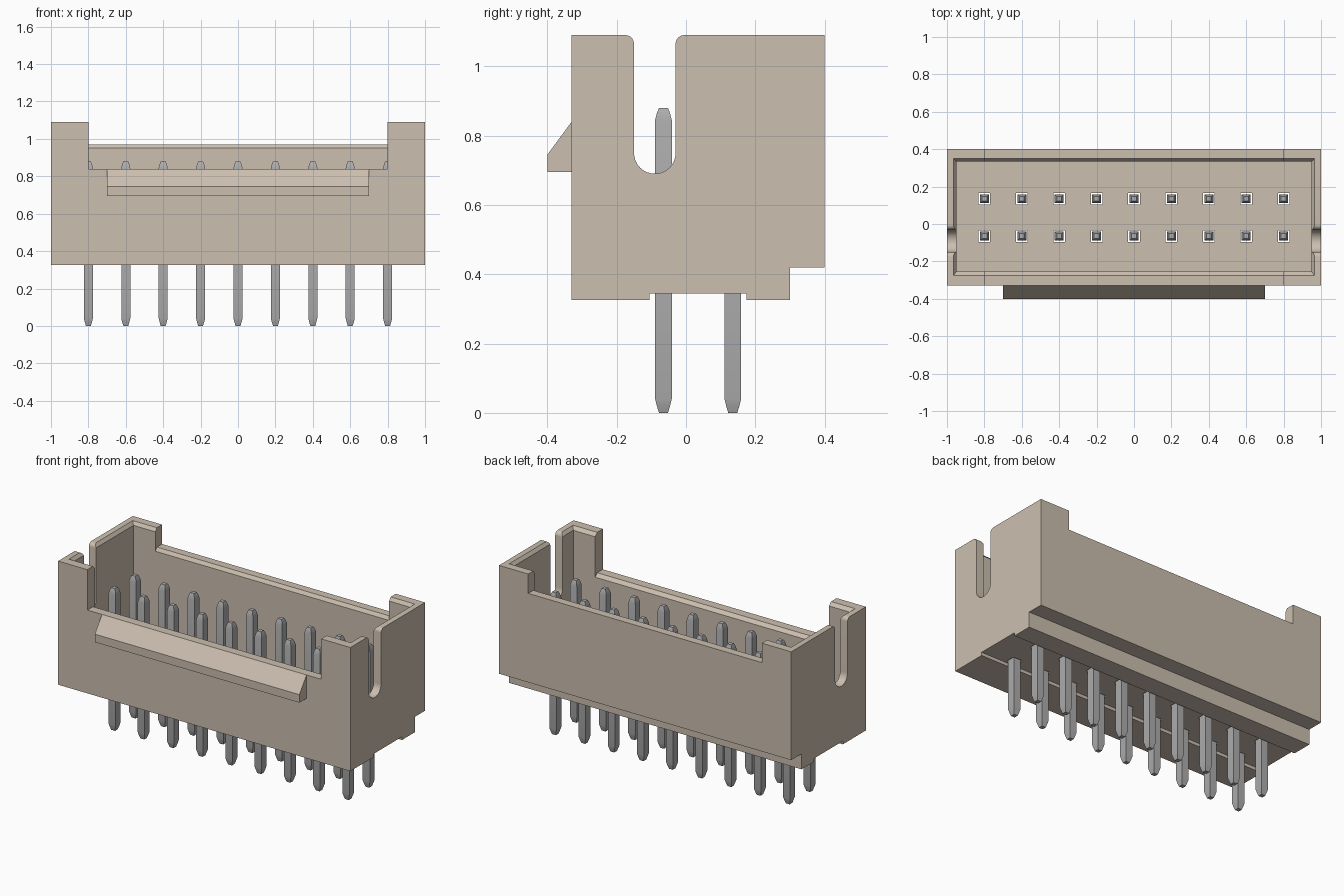
import bpy, bmesh, math

old = bpy.data.objects.get("Cube")
if old:
    bpy.data.objects.remove(old, do_unlink=True)


def material(name, rgb):
    m = bpy.data.materials.new(name)
    m.use_nodes = True
    m.diffuse_color = (*rgb, 1)
    m.node_tree.nodes["Principled BSDF"].inputs["Base Color"].default_value = (*rgb, 1)
    return m


beige = material("beige plastic", (0.60, 0.52, 0.43))
steel = material("grey metal", (0.42, 0.42, 0.42))


def loft(bm, rings):
    """Skin a stack of equal-sized rings and cap both ends."""
    rows = [[bm.verts.new(p) for p in ring] for ring in rings]
    n = len(rows[0])
    for a, b in zip(rows, rows[1:]):
        for i in range(n):
            bm.faces.new((a[i], a[(i + 1) % n], b[(i + 1) % n], b[i]))
    bm.faces.new(rows[0][::-1])
    bm.faces.new(rows[-1])


def finish(bm, name, mat):
    bmesh.ops.recalc_face_normals(bm, faces=bm.faces)
    me = bpy.data.meshes.new(name)
    bm.to_mesh(me)
    bm.free()
    me.materials.append(mat)
    ob = bpy.data.objects.new(name, me)
    bpy.context.collection.objects.link(ob)
    return ob


def solid(name, rings, mat=beige):
    bm = bmesh.new()
    loft(bm, rings)
    return finish(bm, name, mat)


def prism(name, profile, half, mat=beige):
    """Extrude a (y, z) profile along x."""
    return solid(name, [[(x, y, z) for y, z in profile] for x in (-half, half)], mat)


def rect(x0, x1, y0, y1, z):
    return [(x0, y0, z), (x1, y0, z), (x1, y1, z), (x0, y1, z)]


def square(x, y, h, z):
    return rect(x - h, x + h, y - h, y + h, z)


def arc(cy, cz, r, a0, a1, n):
    angles = [math.radians(a0 + (a1 - a0) * i / n) for i in range(n + 1)]
    return [(cy + r * math.cos(a), cz + r * math.sin(a)) for a in angles]


def select_only(ob):
    bpy.ops.object.select_all(action='DESELECT')
    ob.select_set(True)
    bpy.context.view_layer.objects.active = ob


def cut(target, cutter):
    cutter.hide_render = True
    mod = target.modifiers.new("cut", 'BOOLEAN')
    mod.operation = 'DIFFERENCE'
    mod.solver = 'EXACT'
    mod.object = cutter
    select_only(target)
    bpy.ops.object.modifier_apply(modifier=mod.name)
    bpy.data.objects.remove(cutter, do_unlink=True)


FLOOR, TOP = 0.45, 1.09
pin_places = [(-0.8 + 0.2 * i, y) for i in range(9) for y in (-0.065, 0.135)]

# Housing: side profile with underside channel, rear step and rounded end slots
profile = [(-0.33, 0.325), (-0.105, 0.325), (-0.105, 0.345), (0.175, 0.345),
           (0.175, 0.325), (0.30, 0.325), (0.30, 0.42), (0.40, 0.42), (0.40, TOP)]
profile += arc(-0.005, TOP - 0.025, 0.025, 90, 180, 6)
profile += arc(-0.09, 0.75, 0.06, 0, -180, 16)
profile += arc(-0.175, TOP - 0.025, 0.025, 0, 90, 6)
profile += [(-0.33, TOP)]
housing = prism("housing", profile, 1.0)

# Cavity with a bevelled mouth
inner = (-0.95, 0.95, -0.255, 0.335)
mouth = (-0.965, 0.965, -0.275, 0.35)
cut(housing, solid("cavity_cutter", [rect(*inner, FLOOR), rect(*inner, TOP - 0.02),
                                     rect(*mouth, TOP), rect(*mouth, 1.3)]))

# Low front and rear walls between the corner posts, each with a bevelled inner edge
for name, face, lip, out, z in (("front", -0.255, -0.275, -0.5, 0.84),
                                ("rear", 0.335, 0.35, 0.6, 0.97)):
    back = face * 0.6
    cut(housing, prism(name + "_notch_cutter",
                       [(back, z - 0.02), (face, z - 0.02), (lip, z),
                        (out, z), (out, 1.3), (back, 1.3)], 0.8))

# Clearance holes through the floor
bm = bmesh.new()
for x, y in pin_places:
    loft(bm, [square(x, y, 0.031, z) for z in (0.2, 0.6)])
cut(housing, finish(bm, "hole_cutter", beige))

# Sloped latch ridge on the front
ridge = prism("latch_ridge", [(-0.325, 0.695), (-0.40, 0.695), (-0.40, 0.745),
                              (-0.33, 0.84), (-0.325, 0.84)], 0.7)

# Two rows of square pins with tapered ends
pin_profile = [(0.0, 0.013), (0.02, 0.019), (0.04, 0.024),
               (0.845, 0.024), (0.865, 0.019), (0.88, 0.013)]
bm = bmesh.new()
for x, y in pin_places:
    loft(bm, [square(x, y, h, z) for z, h in pin_profile])
pins = finish(bm, "contact_pins", steel)

for ob in (housing, pins):
    select_only(ob)
    bpy.ops.object.shade_smooth_by_angle(angle=math.radians(30))
